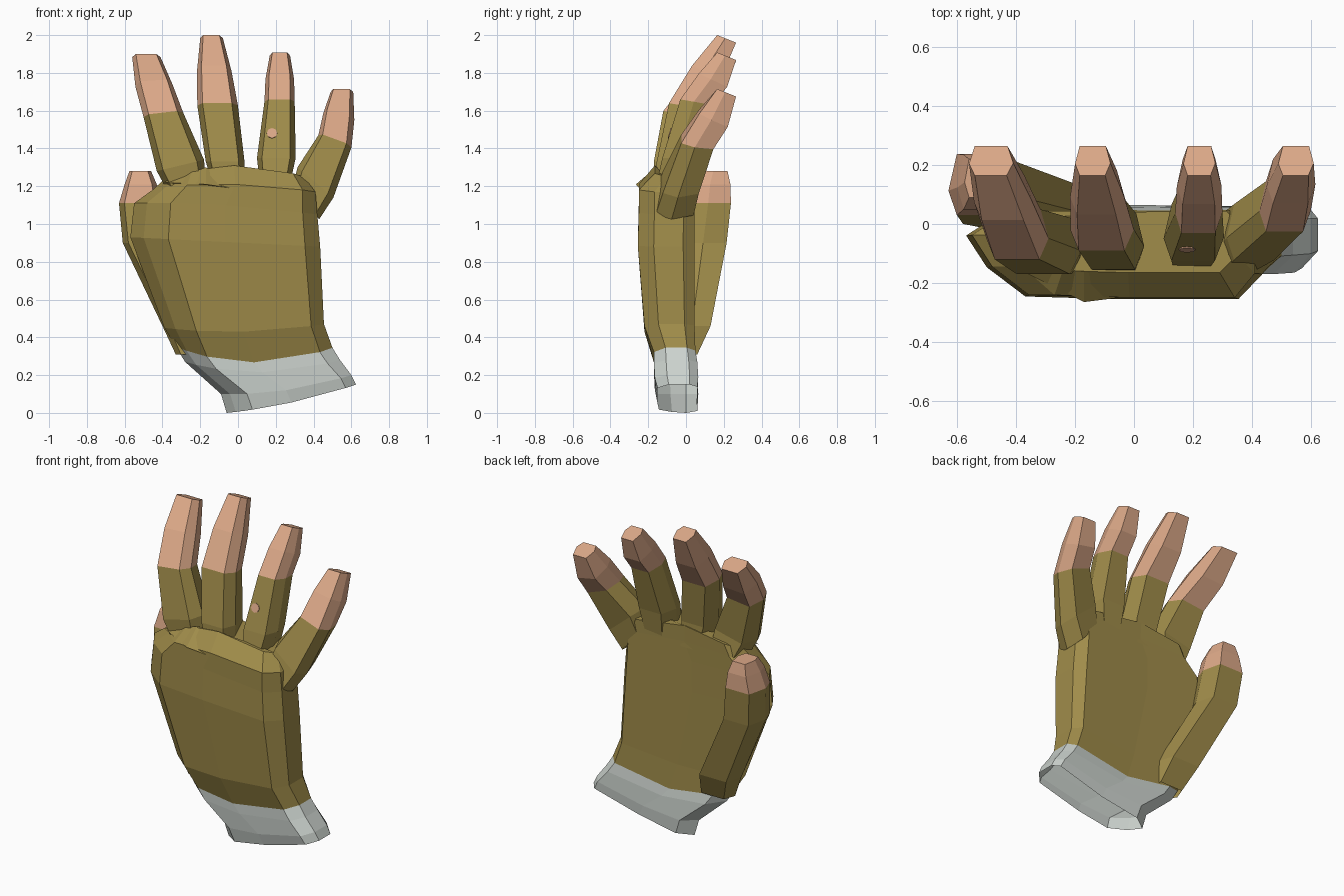
import bpy, bmesh
from mathutils import Vector

if "Cube" in bpy.data.objects:
    bpy.data.objects.remove(bpy.data.objects["Cube"])


def material(name, rgb):
    m = bpy.data.materials.new(name)
    m.diffuse_color = (*rgb, 1)
    m.use_nodes = True
    m.node_tree.nodes["Principled BSDF"].inputs["Base Color"].default_value = m.diffuse_color
    return m


OLIVE = material("olive_glove", (0.35, 0.262, 0.068))
SKIN = material("skin", (0.71, 0.392, 0.245))
GREY = material("grey_cuff", (0.61, 0.655, 0.62))

# Cross-sections as (across, front-to-back) fractions
PALM = [(0, .72), (.07, .36), (.2, .03), (.5, 0), (.92, 0),
        (1, .28), (1, .8), (.95, 1), (.5, .98), (.13, 1)]
FINGER = [(0, .4), (.13, 0), (.85, 0), (1, .42), (.87, 1), (.13, 1)]


def finish(name, bm, mats):
    bmesh.ops.recalc_face_normals(bm, faces=bm.faces)
    me = bpy.data.meshes.new(name)
    bm.to_mesh(me)
    bm.free()
    for m in mats:
        me.materials.append(m)
    ob = bpy.data.objects.new(name, me)
    bpy.context.collection.objects.link(ob)
    return ob


def loft(name, section, rings, mats, split=99, cap=True):
    """Ring: left x, z, right x, z, front y, back y, drop at back, sag at middle.
    Faces from ring number 'split' upward take the second material."""
    bm = bmesh.new()
    loops = []
    for xl, zl, xr, zr, yf, yb, drop, sag in rings:
        loops.append([bm.verts.new((xl + (xr - xl) * u,
                                    yf + (yb - yf) * v,
                                    zl + (zr - zl) * u - drop * v - 4 * sag * u * (1 - u)))
                      for u, v in section])
    n = len(section)
    for i in range(len(loops) - 1):
        a, b = loops[i], loops[i + 1]
        for k in range(n):
            j = (k + 1) % n
            f = bm.faces.new((a[k], a[j], b[j], b[k]))
            f.material_index = 1 if i >= split else 0
    if cap:
        bm.faces.new(loops[-1]).material_index = 1 if split < 99 else 0
    return finish(name, bm, mats)


def band(xl, zl, xr, zr, yf, sag=0, yb=.045):
    return (xl, zl, xr, zr, yf, yb, 0, sag)


# Open cuff and palm share the ring at the wrist
wrist = band(-.33, .35, .5, .345, -.17, .08, .05)
loft("cuff", PALM, [
    band(-.06, 0, .625, .15, -.15, .02, .06),
    band(-.09, .1, .6, .2, -.165, .03, .065),
    band(-.28, .27, .54, .28, -.17, .06, .06),
    wrist], [GREY], cap=False)
loft("palm", PALM, [
    wrist,
    band(-.39, .45, .455, .47, -.22, .03),
    band(-.57, .93, .435, .88, -.255),
    band(-.55, 1.11, .42, 1.05, -.25, -.02),
    band(-.44, 1.19, .41, 1.17, -.25, -.03),
    band(-.39, 1.24, .35, 1.25, -.165, -.065)], [OLIVE])

# Thumb lies behind the palm: left x, right x, z, front y, back y
thumb = [(-.33, -.12, .31, -.06, .06), (-.4, -.15, .46, -.04, .13),
         (-.61, -.38, .9, 0, .215), (-.63, -.41, 1.11, .03, .238),
         (-.6, -.43, 1.21, .05, .235), (-.575, -.46, 1.28, .09, .22)]
loft("thumb", FINGER, [(l, z, r, z, f, b, 0, 0) for l, r, z, f, b in thumb],
     [OLIVE, SKIN], 3)

# Shared finger bend: front y, back y, drop, share of forward offset, share of slant
BEND = [(-.16, .04, 0, 0, 1), (-.14, .05, 0, .5, 1), (-.06, .11, .03, 1, .4),
        (.05, .2, .07, .6, .2), (.165, .265, .04, 0, 0)]


def finger(name, web, mid, tip, offset, slant):
    """web, mid and tip are (centre x, centre z, width); bare above mid."""
    web, mid, tip = Vector(web), Vector(mid), Vector(tip)
    root = web + (web - mid) * .5
    root.z = web.z * .75
    joint = mid.lerp(tip, .55) + Vector((0, 0, .02))
    rings = []
    for (x, z, w), (yf, yb, drop, o, s) in zip((root, web, mid, joint, tip), BEND):
        h, t, y = w / 2, slant * s / 2, offset * o
        rings.append((x - h, z - t, x + h, z + t, yf + y, yb + y, drop, 0))
    loft(name, FINGER, rings, [OLIVE, SKIN], 2)
    return rings


finger("index_finger", (-.305, 1.31, .25), (-.395, 1.59, .21), (-.485, 1.9, .15), -.06, .06)
finger("middle_finger", (-.068, 1.33, .205), (-.108, 1.64, .215), (-.14, 2, .12), -.03, 0)
ring = finger("ring_finger", (.203, 1.35, .205), (.22, 1.66, .16), (.222, 1.908, .108), .03, 0)
finger("little_finger", (.41, 1.22, .19), (.513, 1.45, .175), (.55, 1.715, .12), .035, -.16)

# Raised fold over the index knuckle
bm = bmesh.new()
for p in [(-.4, -.15, 1.22), (-.17, -.265, 1.21), (.03, -.24, 1.18), (-.17, -.16, 1.3)]:
    bm.verts.new(p)
bmesh.ops.convex_hull(bm, input=bm.verts)
finish("knuckle_fold", bm, [OLIVE])

# Small hole in the ring finger, a thin skin plate on the sloping front
bm = bmesh.new()
bmesh.ops.create_cone(bm, cap_ends=True, segments=8, radius1=.028, radius2=.028, depth=.008)
hole = finish("glove_hole", bm, [SKIN])
low, high = (Vector((.18, r[4], r[1])) for r in ring[1:3])
hole.location = low.lerp(high, .42)
slope = high - low
hole.rotation_euler = Vector((0, -slope.z, slope.y)).to_track_quat('Z', 'Y').to_euler()
